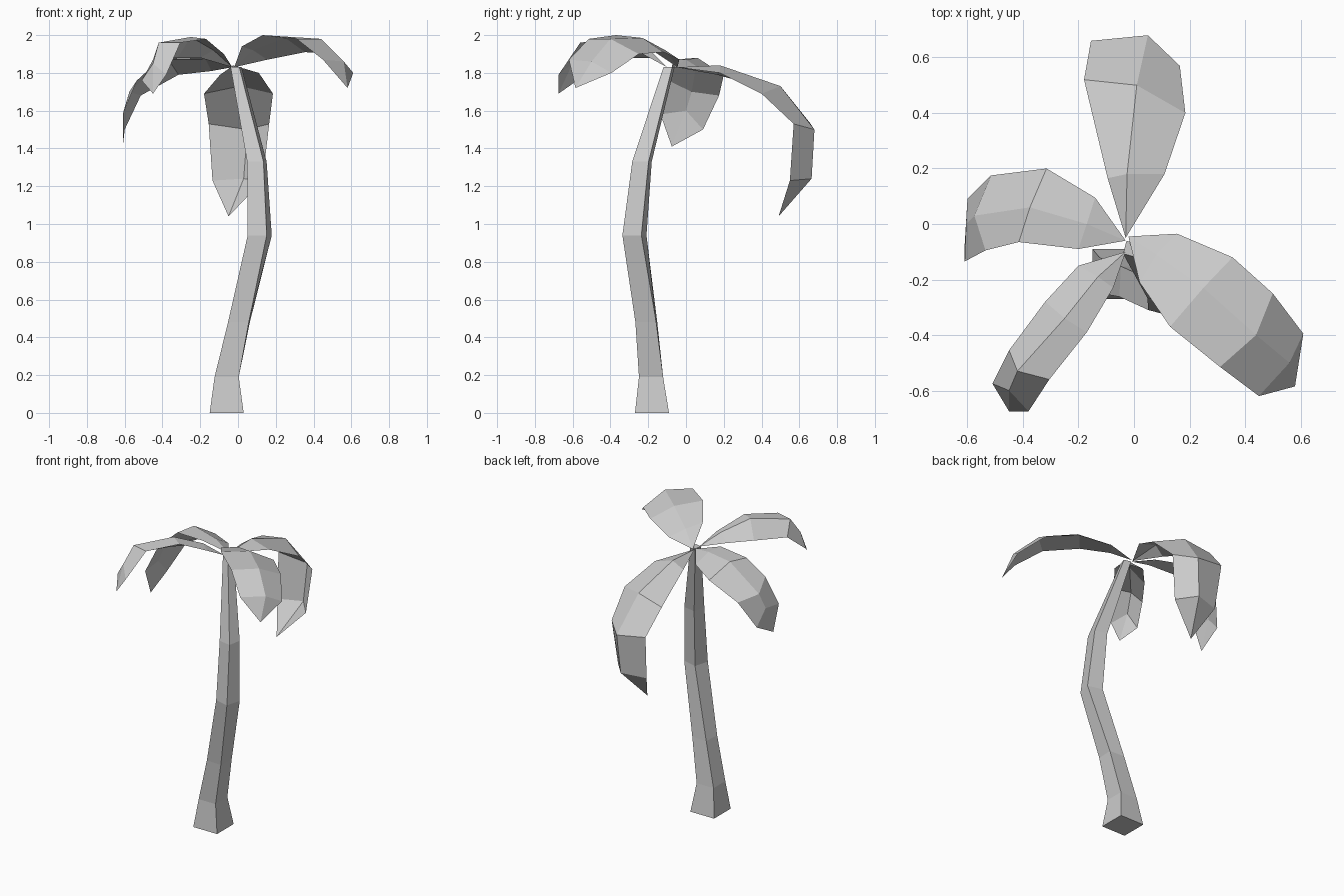
import bpy
import bmesh
from math import radians
from mathutils import Matrix, Vector

default_cube = bpy.data.objects.get("Cube")
if default_cube:
    bpy.data.objects.remove(default_cube, do_unlink=True)


def make_material(name, color):
    material = bpy.data.materials.new(name)
    material.use_nodes = True
    material.diffuse_color = color
    shader = next(n for n in material.node_tree.nodes if n.type == "BSDF_PRINCIPLED")
    shader.inputs["Base Color"].default_value = color
    return material


plain_grey = make_material("plain_grey", (0.6, 0.6, 0.6, 1))


def finish_object(name, bm):
    """Turn a bmesh into a flat shaded object of the scene."""
    mesh = bpy.data.meshes.new(name)
    bm.to_mesh(mesh)
    bm.free()
    mesh.materials.append(plain_grey)
    part = bpy.data.objects.new(name, mesh)
    bpy.context.scene.collection.objects.link(part)
    return part


def square_ring(bm, center, half_width, twist):
    """Four corners around a centre, turned about the vertical axis."""
    turn = Matrix.Rotation(radians(twist), 3, "Z")
    corners = [(-1, -1), (1, -1), (1, 1), (-1, 1)]
    return [bm.verts.new(Vector(center) + turn @ Vector((x, y, 0)) * half_width)
            for x, y in corners]


def build_trunk(sections):
    """Bent, tapering and slightly twisted four-sided trunk."""
    bm = bmesh.new()
    rings = [square_ring(bm, *section) for section in sections]
    for lower, upper in zip(rings, rings[1:]):
        for i in range(4):
            j = (i + 1) % 4
            bm.faces.new((lower[i], lower[j], upper[j], upper[i]))
    bm.faces.new(reversed(rings[0]))
    bm.faces.new(rings[-1])
    return finish_object("trunk", bm)


def build_frond(name, base, right_edge, ridge, left_edge, tip):
    """Thin leaf: two strips either side of a ridge, closed at base and tip."""
    bm = bmesh.new()
    base_vert, tip_vert = bm.verts.new(base), bm.verts.new(tip)
    right, middle, left = ([bm.verts.new(point) for point in path]
                           for path in (right_edge, ridge, left_edge))
    for side, other in ((right, middle), (middle, left)):
        bm.faces.new((base_vert, side[0], other[0]))
        for i in range(len(side) - 1):
            bm.faces.new((side[i], side[i + 1], other[i + 1], other[i]))
        bm.faces.new((side[-1], tip_vert, other[-1]))
    return finish_object(name, bm)


# Trunk: centre, half width and twist of each section
build_trunk([
    ((-0.06, -0.18, 0), 0.09, 0),
    ((-0.06, -0.185, 0.19), 0.064, 0),
    ((0.005, -0.21, 0.48), 0.055, -3),
    ((0.115, -0.273, 0.94), 0.052, -15),
    ((0.1, -0.233, 1.33), 0.044, -11),
    ((-0.01, -0.09, 1.83), 0.024, -15),
])

# Long drooping frond at the back
build_frond(
    "back_frond",
    base=(-0.03, -0.05, 1.83),
    right_edge=[(0.11, 0.18, 1.8), (0.185, 0.4, 1.69), (0.165, 0.57, 1.53), (0.13, 0.55, 1.23)],
    ridge=[(-0.025, 0.18, 1.84), (0.01, 0.5, 1.73), (0.05, 0.68, 1.5), (0.03, 0.665, 1.24)],
    left_edge=[(-0.095, 0.165, 1.79), (-0.18, 0.52, 1.69), (-0.155, 0.66, 1.53), (-0.135, 0.62, 1.23)],
    tip=(-0.05, 0.49, 1.04),
)

# Wide frond on the front left, tilted up at its front edge
build_frond(
    "front_left_frond",
    base=(-0.02, -0.045, 1.83),
    right_edge=[(0.02, -0.21, 1.94), (0.13, -0.37, 2), (0.31, -0.515, 1.98), (0.45, -0.62, 1.87)],
    ridge=[(0.08, -0.11, 1.92), (0.25, -0.23, 1.985), (0.44, -0.4, 1.98), (0.56, -0.5, 1.86)],
    left_edge=[(0.155, -0.035, 1.87), (0.355, -0.12, 1.91), (0.5, -0.25, 1.9), (0.61, -0.395, 1.8)],
    tip=(0.58, -0.585, 1.72),
)

# Narrow frond on the front right
build_frond(
    "front_right_frond",
    base=(-0.03, -0.1, 1.83),
    right_edge=[(-0.2, -0.15, 1.88), (-0.32, -0.28, 1.88), (-0.45, -0.455, 1.87), (-0.51, -0.575, 1.76)],
    ridge=[(-0.13, -0.19, 1.92), (-0.25, -0.34, 1.99), (-0.42, -0.53, 1.96), (-0.45, -0.6, 1.85)],
    left_edge=[(-0.075, -0.23, 1.9), (-0.17, -0.39, 1.98), (-0.305, -0.56, 1.96), (-0.38, -0.675, 1.79)],
    tip=(-0.45, -0.675, 1.69),
)

# Drooping frond on the back right
build_frond(
    "back_right_frond",
    base=(-0.03, -0.06, 1.83),
    right_edge=[(-0.14, 0.095, 1.81), (-0.315, 0.2, 1.79), (-0.515, 0.175, 1.68), (-0.6, 0.09, 1.5)],
    ridge=[(-0.17, 0, 1.87), (-0.375, 0.06, 1.88), (-0.575, 0.03, 1.7), (-0.605, 0, 1.6)],
    left_edge=[(-0.2, -0.09, 1.88), (-0.415, -0.065, 1.87), (-0.535, -0.095, 1.76), (-0.61, -0.135, 1.58)],
    tip=(-0.61, -0.075, 1.41),
)
